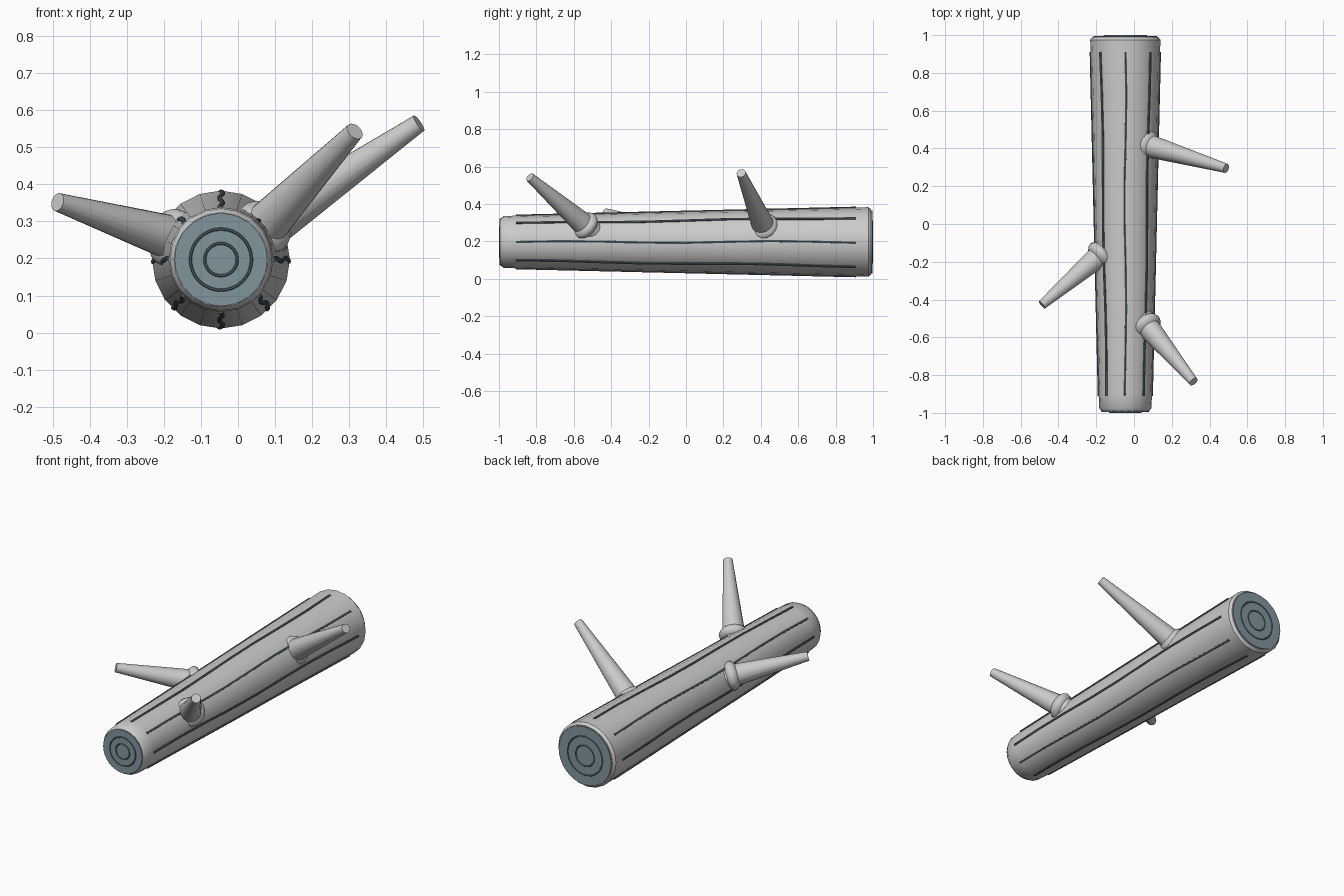
import bpy, bmesh, math
from mathutils import Vector, Matrix

if "Cube" in bpy.data.objects:
    bpy.data.objects.remove(bpy.data.objects["Cube"])

CX, CZ, SIDES = -0.046, 0.197, 20


def material(name, rgb):
    m = bpy.data.materials.new(name)
    m.diffuse_color = (*rgb, 1)
    m.use_nodes = True
    m.node_tree.nodes["Principled BSDF"].inputs["Base Color"].default_value = m.diffuse_color
    return m


END_MAT = material("end_wood", (0.22, 0.30, 0.34))
DARK_MAT = material("dark_groove", (0.10, 0.14, 0.16))


def finish(name, bm, mat=None, angle=35):
    bmesh.ops.recalc_face_normals(bm, faces=bm.faces)
    me = bpy.data.meshes.new(name)
    bm.to_mesh(me)
    bm.free()
    ob = bpy.data.objects.new(name, me)
    bpy.context.collection.objects.link(ob)
    if mat:
        me.materials.append(mat)
    bpy.ops.object.select_all(action='DESELECT')
    ob.select_set(True)
    bpy.context.view_layer.objects.active = ob
    bpy.ops.object.shade_smooth_by_angle(angle=math.radians(angle))
    return ob


def lathe(name, profile, origin, axis, n, mat=None, closed=False):
    """Revolve (radius, distance along axis) points, capping the ends."""
    bm = bmesh.new()
    rot = Vector(axis).to_track_quat('Z', 'Y')
    rings = []
    for r, h in profile:
        rings.append([bm.verts.new(Vector(origin) + rot @ Vector((
            r * math.cos(math.tau * i / n), r * math.sin(math.tau * i / n), h)))
            for i in range(n)])
    pairs = list(zip(rings, rings[1:]))
    if closed:
        pairs.append((rings[-1], rings[0]))
    for a, b in pairs:
        for i in range(n):
            j = (i + 1) % n
            bm.faces.new((a[i], a[j], b[j], b[i]))
    if not closed:
        bm.faces.new(rings[0])
        bm.faces.new(rings[-1])
    return finish(name, bm, mat)


def log_radius(y):
    return 0.1625 + 0.0235 * y


# Tapered trunk with chamfered ends
body = [(0.127, -0.99), (0.138, -0.975)]
body += [(log_radius(y), y) for y in (-0.9, -0.45, 0, 0.45, 0.9)]
body += [(0.186, 0.975), (0.174, 0.99)]
lathe("trunk", body, (CX, 0, CZ), (0, 1, 0), SIDES)

# Cut ends with growth rings
for label, s, r in (("front", -1, 0.125), ("back", 1, 0.169)):
    lathe(label + "_cut_face", [(r, 0.97), (r, 0.996)], (CX, 0, CZ), (0, s, 0), 32, END_MAT)
    for k, f in enumerate((0.35, 0.66)):
        prof = [(r * f + 0.004 * math.cos(a), 0.996 + 0.004 * math.sin(a))
                for a in (math.tau * i / 6 for i in range(6))]
        lathe(f"{label}_growth_ring_{k + 1}", prof, (CX, 0, CZ), (0, s, 0), 32, DARK_MAT, True)

# Wavy bark strips along the trunk
for k in range(8):
    ang = math.tau * k / 8
    bm = bmesh.new()
    prev = first = None
    for i in range(9):
        y = -0.91 + 1.82 * i / 8
        a = ang + 0.03 * math.sin(i * 1.3 + k)
        out = Vector((math.cos(a), 0, math.sin(a)))
        side = Vector((-math.sin(a), 0, math.cos(a)))
        r = log_radius(y)
        ring = [bm.verts.new(Vector((CX, y, CZ)) + out * (r + d) + side * w)
                for d, w in ((-0.008, -0.006), (0.003, -0.006), (0.005, 0),
                             (0.003, 0.006), (-0.008, 0.006))]
        if prev:
            for q in range(5):
                p = (q + 1) % 5
                bm.faces.new((prev[q], prev[p], ring[p], ring[q]))
        else:
            first = ring
        prev = ring
    bm.faces.new(first)
    bm.faces.new(prev)
    finish(f"bark_strip_{k + 1}", bm, DARK_MAT)

# Branch stubs with swollen collars
BRANCHES = {
    "right_back_branch": ((0.075, 0.415, 0.280), (0.488, 0.295, 0.565)),
    "right_front_branch": ((0.070, -0.540, 0.285), (0.315, -0.835, 0.543)),
    "left_branch": ((-0.180, -0.165, 0.256), (-0.487, -0.428, 0.352)),
}
for name, (base, tip) in BRANCHES.items():
    base, tip = Vector(base), Vector(tip)
    d = tip - base
    lathe(name, [(0.066, -0.06), (0.025, d.length)], base, d, 16)
    bm = bmesh.new()
    bmesh.ops.create_uvsphere(bm, u_segments=16, v_segments=10, radius=1)
    m = (Matrix.Translation(base) @ d.to_track_quat('Z', 'Y').to_matrix().to_4x4()
         @ Matrix.Diagonal((0.08, 0.08, 0.045, 1)))
    bmesh.ops.transform(bm, matrix=m, verts=bm.verts)
    finish(name + "_collar", bm, None, 60)
